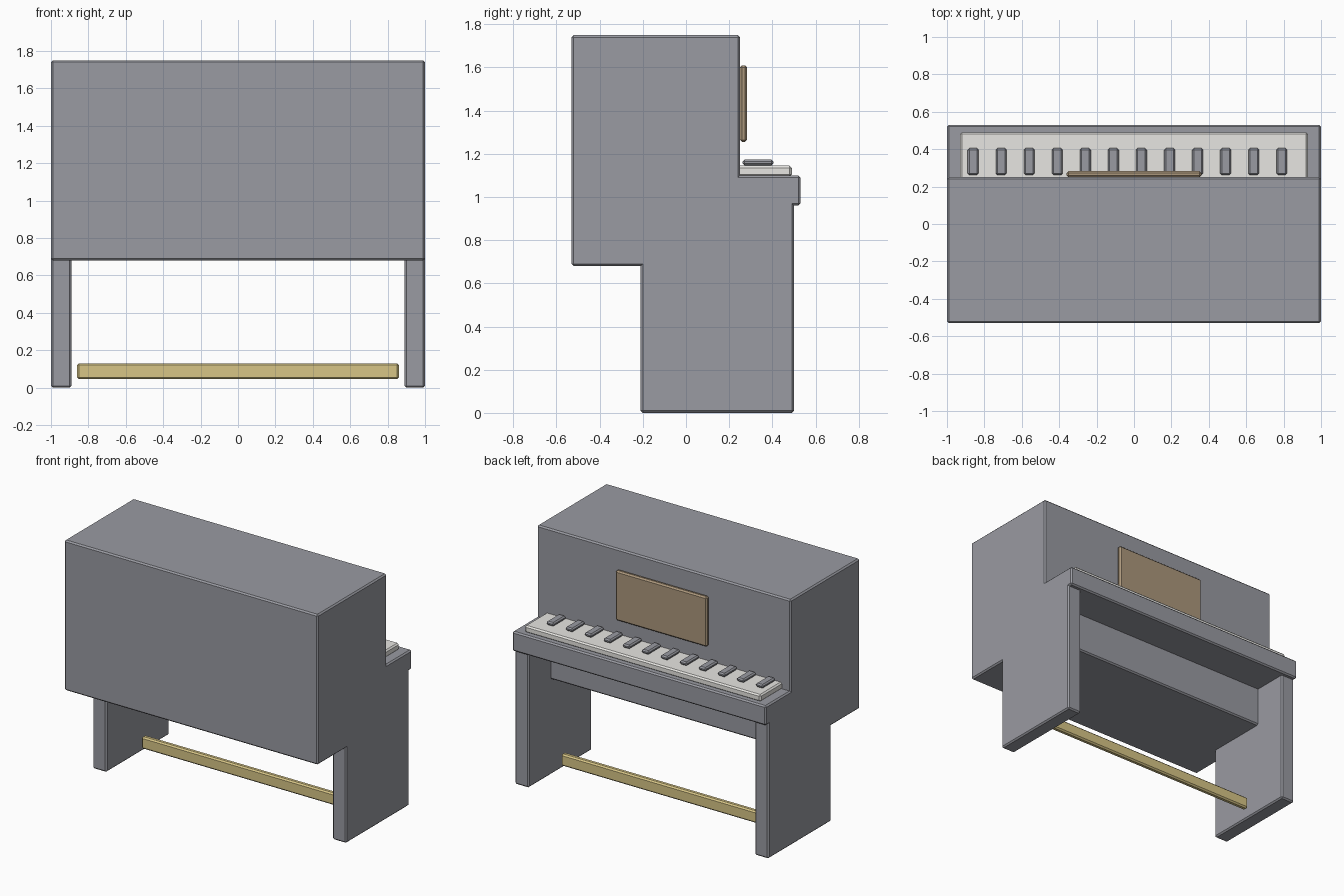
import bpy

cube = bpy.data.objects.get("Cube")
if cube:
    bpy.data.objects.remove(cube, do_unlink=True)


def material(name, rgb):
    mat = bpy.data.materials.new(name)
    mat.use_nodes = True
    color = (*rgb, 1.0)
    mat.diffuse_color = color
    mat.node_tree.nodes["Principled BSDF"].inputs["Base Color"].default_value = color
    return mat


case_gray = material("case gray", (0.32, 0.325, 0.36))
ivory = material("ivory", (0.81, 0.80, 0.77))
brass = material("brass", (0.68, 0.56, 0.24))
wood = material("brown wood", (0.41, 0.31, 0.20))


def box(name, xs, ys, zs, mat, bevel=0.01):
    """Chamfered box spanning the given ranges."""
    spans = (xs, ys, zs)
    bpy.ops.mesh.primitive_cube_add(size=1, location=[(a + b) / 2 for a, b in spans])
    obj = bpy.context.object
    obj.name = name
    obj.scale = [b - a for a, b in spans]
    bpy.ops.object.transform_apply(location=False, rotation=False, scale=True)
    obj.data.materials.append(mat)
    mod = obj.modifiers.new("chamfer", "BEVEL")
    mod.width = bevel
    mod.segments = 1
    return obj


# Case and key shelf
box("case", (-1, 1), (-0.53, 0.25), (0.68, 1.75), case_gray)
box("key_shelf", (-1, 1), (0.2, 0.53), (0.96, 1.10), case_gray)

# Side panels that act as legs
for side, label in ((1, "left"), (-1, "right")):
    xs = sorted((side * 0.89, side))
    box(label + "_leg", xs, (-0.21, 0.5), (0, 1.02), case_gray)

# Brass rail between the legs
box("foot_rail", (-0.86, 0.86), (0.14, 0.18), (0.045, 0.13), brass)

# Music stand on the case
box("music_stand", (-0.36, 0.36), (0.25, 0.283), (1.255, 1.61), wood)

# Keyboard: one pale slab with a row of raised keys
box("white_keys", (-0.93, 0.93), (0.24, 0.49), (1.095, 1.145), ivory)
for i in range(12):
    x = -0.86 + 0.15 * i
    box(f"raised_key_{i + 1}", (x - 0.029, x + 0.029), (0.262, 0.405),
        (1.146, 1.173), case_gray, 0.009)
